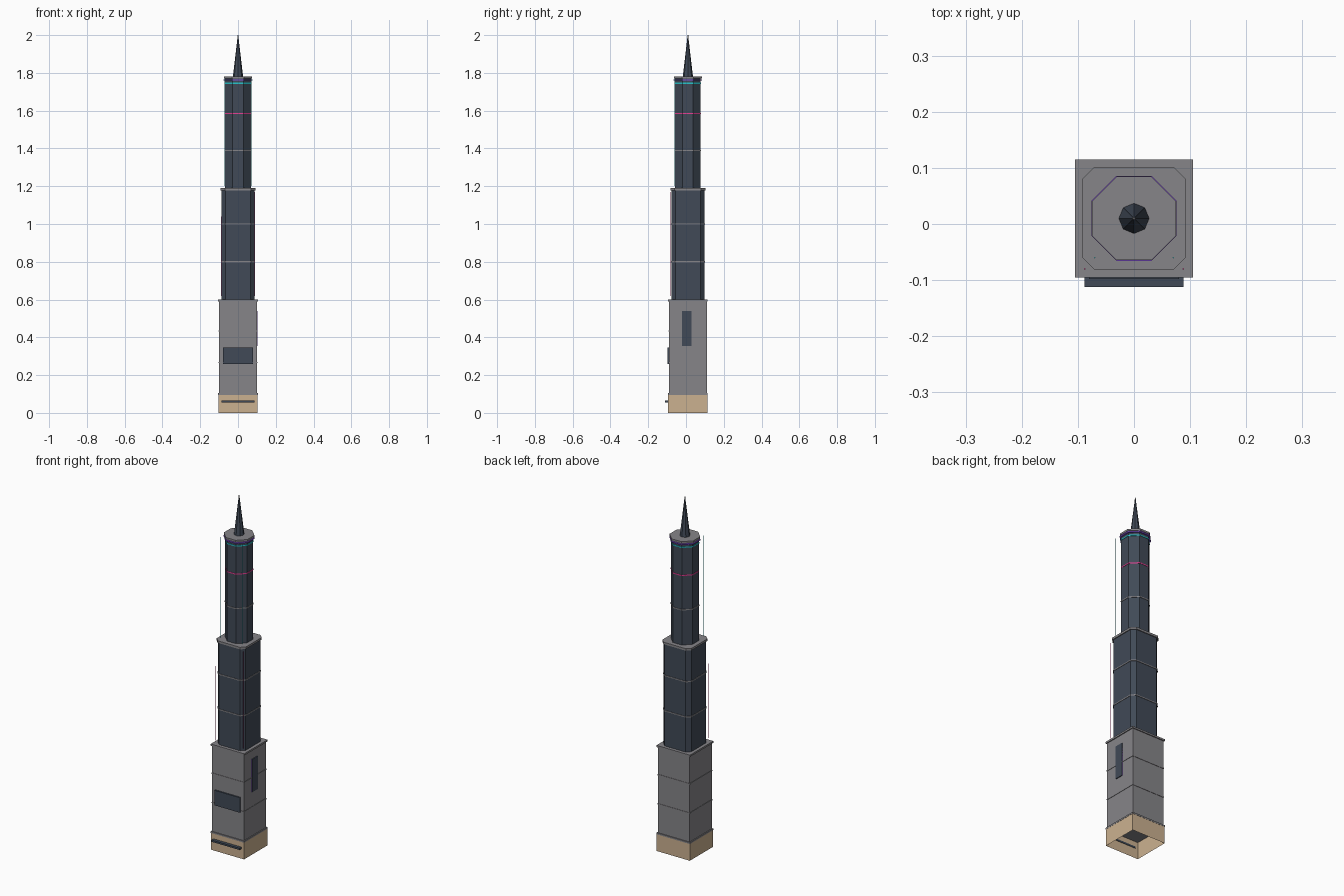
import bpy, bmesh, math

cube = bpy.data.objects.get("Cube")
if cube:
    bpy.data.objects.remove(cube, do_unlink=True)

CY = 0.01                      # tower axis in y
OCT = 2 - math.sqrt(2)         # chamfer ratio of a regular octagon


def material(name, r, g, b):
    m = bpy.data.materials.new(name)
    m.use_nodes = True
    m.diffuse_color = (r, g, b, 1)
    m.node_tree.nodes["Principled BSDF"].inputs["Base Color"].default_value = (r, g, b, 1)
    return m


stone = material("tan stone", 0.6, 0.44, 0.28)
grey = material("grey concrete", 0.24, 0.235, 0.25)
glass = material("dark blue glass", 0.052, 0.068, 0.095)
purple = material("purple light", 0.25, 0.09, 0.75)
cyan = material("cyan light", 0.02, 0.55, 0.6)
pink = material("pink light", 0.8, 0.05, 0.3)


def finish(name, bm, mat):
    bmesh.ops.recalc_face_normals(bm, faces=bm.faces)
    mesh = bpy.data.meshes.new(name)
    bm.to_mesh(mesh)
    bm.free()
    mesh.materials.append(mat)
    obj = bpy.data.objects.new(name, mesh)
    bpy.context.collection.objects.link(obj)
    return obj


def outline(half, cut):
    """Square of the given half width, with its corners cut off."""
    if cut == 0:
        return [(-half, -half), (half, -half), (half, half), (-half, half)]
    s = half - cut
    return [(-s, -half), (s, -half), (half, -s), (half, s),
            (s, half), (-s, half), (-half, s), (-half, -s)]


def prism(name, half, z0, z1, mat, cut=0.0):
    bm = bmesh.new()
    base = bm.faces.new([bm.verts.new((x, y + CY, z0)) for x, y in outline(half, cut)])
    ext = bmesh.ops.extrude_face_region(bm, geom=[base], use_keep_orig=True)
    top = [v for v in ext["geom"] if isinstance(v, bmesh.types.BMVert)]
    bmesh.ops.translate(bm, verts=top, vec=(0, 0, z1 - z0))
    return finish(name, bm, mat)


def box(name, lo, hi, mat):
    bm = bmesh.new()
    bmesh.ops.create_cube(bm, size=1)
    for v in bm.verts:
        v.co = [lo[i] + (hi[i] - lo[i]) * (v.co[i] + 0.5) for i in range(3)]
    return finish(name, bm, mat)


def cone(name, r0, r1, z0, z1, mat, x=0.0, y=CY, sides=8):
    bm = bmesh.new()
    bmesh.ops.create_cone(bm, cap_ends=True, segments=sides, radius1=r0, radius2=r1, depth=z1 - z0)
    bmesh.ops.translate(bm, verts=bm.verts, vec=(x, y, (z0 + z1) / 2))
    return finish(name, bm, mat)


def bands(name, half, levels, mat, cut=0.0):
    for i, z in enumerate(levels):
        prism(f"{name}_{i + 1}", half, z - 0.003, z + 0.003, mat, cut)


# Ground floor: walls open at the bottom and top
base = prism("base_walls", 0.104, 0, 0.096, stone)
bm = bmesh.new()
bm.from_mesh(base.data)
bmesh.ops.delete(bm, geom=[f for f in bm.faces if abs(f.normal.z) > 0.9], context="FACES_ONLY")
bm.to_mesh(base.data)
bm.free()
box("entrance_canopy", (-0.088, -0.112, 0.056), (0.088, -0.092, 0.066), glass)

# Concrete lower block
prism("base_ledge", 0.105, 0.095, 0.104, grey)
prism("lower_block", 0.1, 0.1, 0.595, grey)
prism("lower_block_ledge", 0.105, 0.59, 0.6, grey)
bands("lower_band", 0.102, (0.267, 0.433), grey)

# Wall signs
box("front_sign", (-0.08, -0.098, 0.26), (0.08, -0.089, 0.345), glass)
box("side_sign_glow", (0.099, -0.02, 0.353), (0.102, 0.03, 0.54), purple)
box("side_sign", (0.1, -0.02, 0.353), (0.104, 0.03, 0.54), glass)

# Middle glass tower
prism("middle_tower", 0.087, 0.6, 1.18, glass, 0.021)
prism("middle_tower_ledge", 0.092, 1.178, 1.19, grey, 0.022)
bands("middle_band", 0.0895, (0.8, 1.0), grey, 0.0215)

# Upper octagonal tower
prism("upper_tower", 0.068, 1.19, 1.77, glass, 0.068 * OCT)
bands("upper_band", 0.0705, (1.39,), grey, 0.0705 * OCT)
bands("upper_pink_band", 0.0695, (1.585,), pink, 0.0695 * OCT)
bands("crown_cyan_ring", 0.0705, (1.745,), cyan, 0.0705 * OCT)
bands("crown_purple_ring", 0.0755, (1.763,), purple, 0.0755 * OCT)
prism("crown_cap", 0.0745, 1.769, 1.78, grey, 0.0745 * OCT)

# Spire
cone("spire", 0.027, 0.003, 1.78, 1.985, glass)
cone("spire_tip", 0.003, 0.002, 1.985, 2.0, grey)

# Slim light rods at the front corners
for side, label in ((-1, "right"), (1, "left")):
    cone(f"upper_{label}_rod", 0.0012, 0.0012, 1.2, 1.77, cyan, side * 0.07, -0.06, 6)
    top = 1.17 if side > 0 else 1.04
    cone(f"middle_{label}_rod", 0.0015, 0.0015, 0.62, top, pink, side * 0.088, -0.08, 6)
